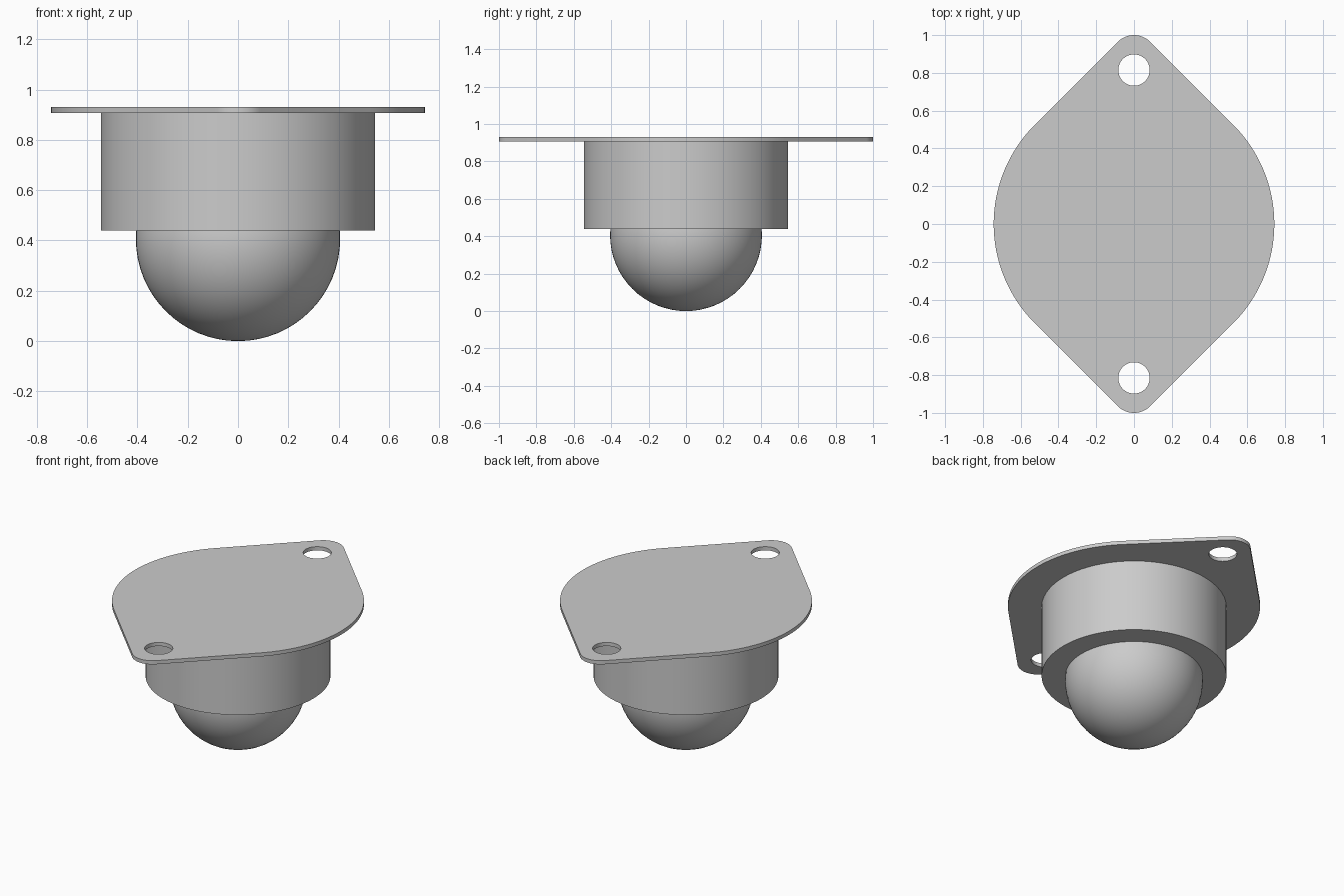
import bpy
import bmesh
from math import sin, cos, pi, sqrt, radians

cube = bpy.data.objects.get("Cube")
if cube:
    bpy.data.objects.remove(cube, do_unlink=True)

PLATE_BOTTOM, PLATE_TOP = 0.907, 0.931
HOUSING_BOTTOM, HOUSING_R = 0.44, 0.545
BALL_R = 0.406
PLATE_R, TIP_Y = 0.743, 1.0
HOLE_Y, HOLE_R = 0.815, 0.083

steel = bpy.data.materials.new("grey steel")
steel.use_nodes = True
grey = (0.6, 0.6, 0.6, 1)
steel.diffuse_color = grey
steel.node_tree.nodes["Principled BSDF"].inputs["Base Color"].default_value = grey


def finish(obj, name):
    obj.name = obj.data.name = name
    obj.data.materials.append(steel)
    bpy.ops.object.select_all(action='DESELECT')
    obj.select_set(True)
    bpy.context.view_layer.objects.active = obj
    bpy.ops.object.shade_smooth_by_angle(angle=radians(30))


def arc(cy, r, start, end, steps):
    return [(r * cos(a), cy + r * sin(a))
            for a in (start + (end - start) * i / steps for i in range(steps + 1))]


# Flange plate: wide side arcs joined by 45 degree tangents to rounded tips
tip_r = (PLATE_R * sqrt(2) - TIP_Y) / (sqrt(2) - 1)
tip_c = TIP_Y - tip_r
q = pi / 4
outline = (arc(0, PLATE_R, -q, q, 32) + arc(tip_c, tip_r, q, 3 * q, 16)
           + arc(0, PLATE_R, 3 * q, 5 * q, 32) + arc(-tip_c, tip_r, 5 * q, 7 * q, 16))
holes = [arc(s * HOLE_Y, HOLE_R, 0, 2 * pi, 48)[:-1] for s in (-1, 1)]

bm = bmesh.new()
for loop in [outline] + holes:
    verts = [bm.verts.new((x, y, PLATE_BOTTOM)) for x, y in loop]
    for i, v in enumerate(verts):
        bm.edges.new((verts[i - 1], v))
bmesh.ops.triangle_fill(bm, use_beauty=True, edges=bm.edges[:], normal=(0, 0, 1))
top = bmesh.ops.extrude_face_region(bm, geom=bm.faces[:])["geom"]
bmesh.ops.translate(bm, vec=(0, 0, PLATE_TOP - PLATE_BOTTOM),
                    verts=[g for g in top if isinstance(g, bmesh.types.BMVert)])
bmesh.ops.recalc_face_normals(bm, faces=bm.faces[:])
mesh = bpy.data.meshes.new("flange_plate")
bm.to_mesh(mesh)
bm.free()
plate = bpy.data.objects.new("flange_plate", mesh)
bpy.context.collection.objects.link(plate)
finish(plate, "flange_plate")

# Cylindrical housing
bpy.ops.mesh.primitive_cylinder_add(
    vertices=96, radius=HOUSING_R, depth=PLATE_BOTTOM - HOUSING_BOTTOM,
    location=(0, 0, (PLATE_BOTTOM + HOUSING_BOTTOM) / 2))
finish(bpy.context.object, "housing")

# Rolling ball
bpy.ops.mesh.primitive_uv_sphere_add(
    segments=64, ring_count=32, radius=BALL_R, location=(0, 0, BALL_R))
finish(bpy.context.object, "ball")
